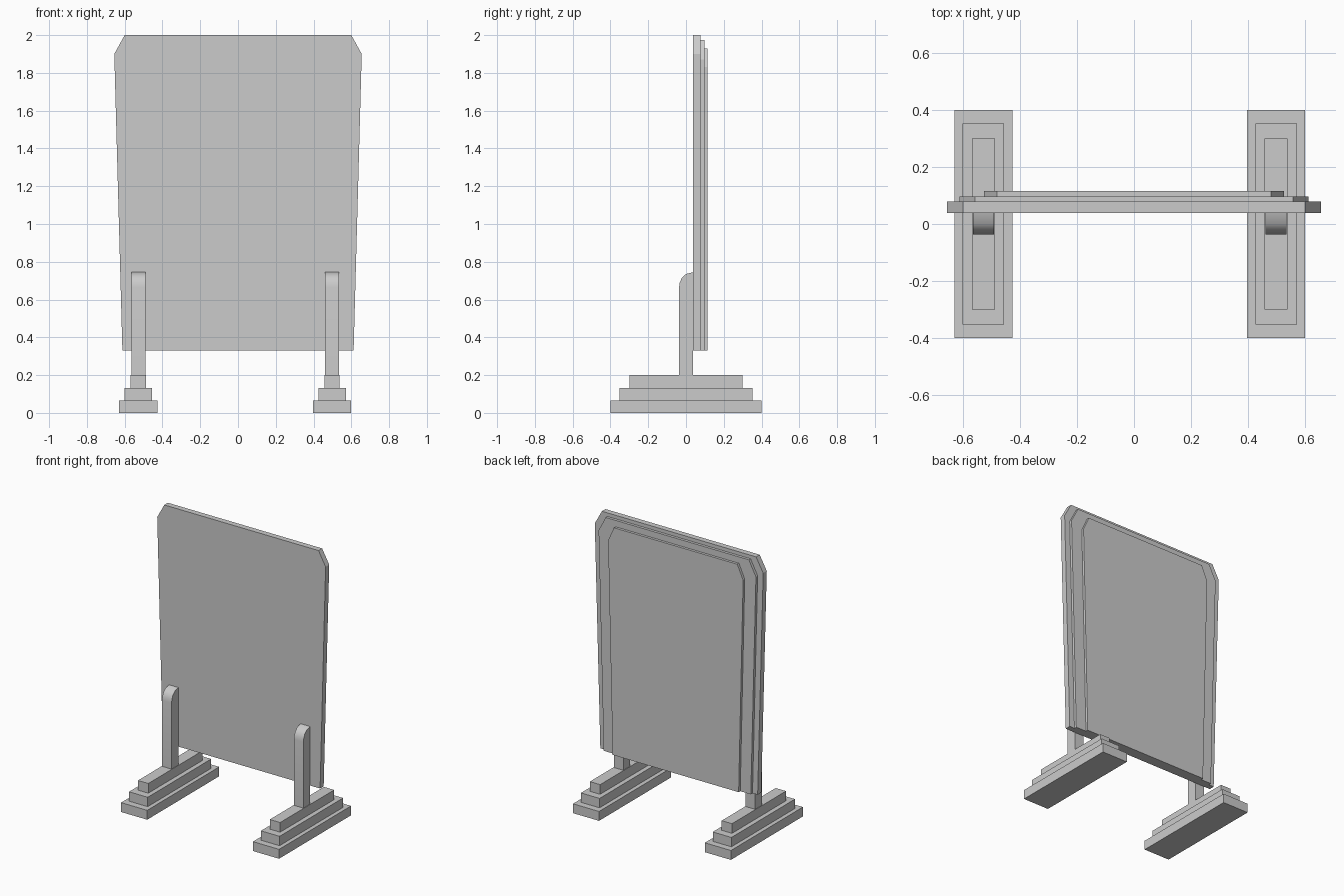
import bpy, bmesh

if "Cube" in bpy.data.objects:
    bpy.data.objects.remove(bpy.data.objects["Cube"], do_unlink=True)

GREY = (0.6, 0.6, 0.6, 1.0)
grey = bpy.data.materials.new("plain grey")
grey.use_nodes = True
grey.diffuse_color = GREY
grey.node_tree.nodes["Principled BSDF"].inputs["Base Color"].default_value = GREY


def prism(name, outline, depth):
    """Extrude a closed outline of 3D points along the depth vector."""
    bm = bmesh.new()
    face = bm.faces.new([bm.verts.new(p) for p in outline])
    ext = bmesh.ops.extrude_face_region(bm, geom=[face])
    moved = [g for g in ext["geom"] if isinstance(g, bmesh.types.BMVert)]
    bmesh.ops.translate(bm, verts=moved, vec=depth)
    bmesh.ops.recalc_face_normals(bm, faces=bm.faces)
    mesh = bpy.data.meshes.new(name)
    bm.to_mesh(mesh)
    bm.free()
    mesh.materials.append(grey)
    obj = bpy.data.objects.new(name, mesh)
    bpy.context.collection.objects.link(obj)
    return obj


def box(name, x, width, length, z0, z1):
    w, l = width / 2, length / 2
    return prism(name, [(x - w, -l, z0), (x + w, -l, z0), (x + w, l, z0), (x - w, l, z0)],
                 (0, 0, z1 - z0))


# Stacked board layers: tapered sides and clipped top corners
BOTTOM = 0.33
layers = [
    ("front_panel", 0.038, 0.078, 0.612, 0.655, 1.90, 0.600, 2.00),
    ("middle_panel", 0.078, 0.097, 0.572, 0.612, 1.87, 0.557, 1.975),
    ("back_panel", 0.097, 0.115, 0.490, 0.525, 1.83, 0.480, 1.93),
]
for name, y0, y1, foot, shoulder, shoulder_z, top, top_z in layers:
    half = [(foot, BOTTOM), (shoulder, shoulder_z), (top, top_z)]
    outline = half + [(-x, z) for x, z in reversed(half)]
    prism(name, [(x, y0, z) for x, z in outline], (0, y1 - y0, 0))

# Stepped feet, each with a round-shouldered post
steps = [(0.203, 0.80, 0.0, 0.066), (0.145, 0.706, 0.066, 0.132), (0.08, 0.60, 0.132, 0.2)]
post_profile = [(0.038, 0.2), (-0.037, 0.2), (-0.037, 0.665), (-0.033, 0.69),
                (-0.022, 0.715), (0.0, 0.735), (0.038, 0.745)]
for side, x in (("right", -0.528), ("left", 0.498)):
    for i, (width, length, z0, z1) in enumerate(steps):
        box(f"{side}_foot_step_{i + 1}", x, width, length, z0, z1)
    post = prism(f"{side}_post", [(x - 0.037, y, z) for y, z in post_profile], (0.074, 0, 0))
    # Only the rounded shoulder is smooth
    bpy.ops.object.select_all(action="DESELECT")
    post.select_set(True)
    bpy.context.view_layer.objects.active = post
    bpy.ops.object.shade_smooth_by_angle(angle=0.6)
